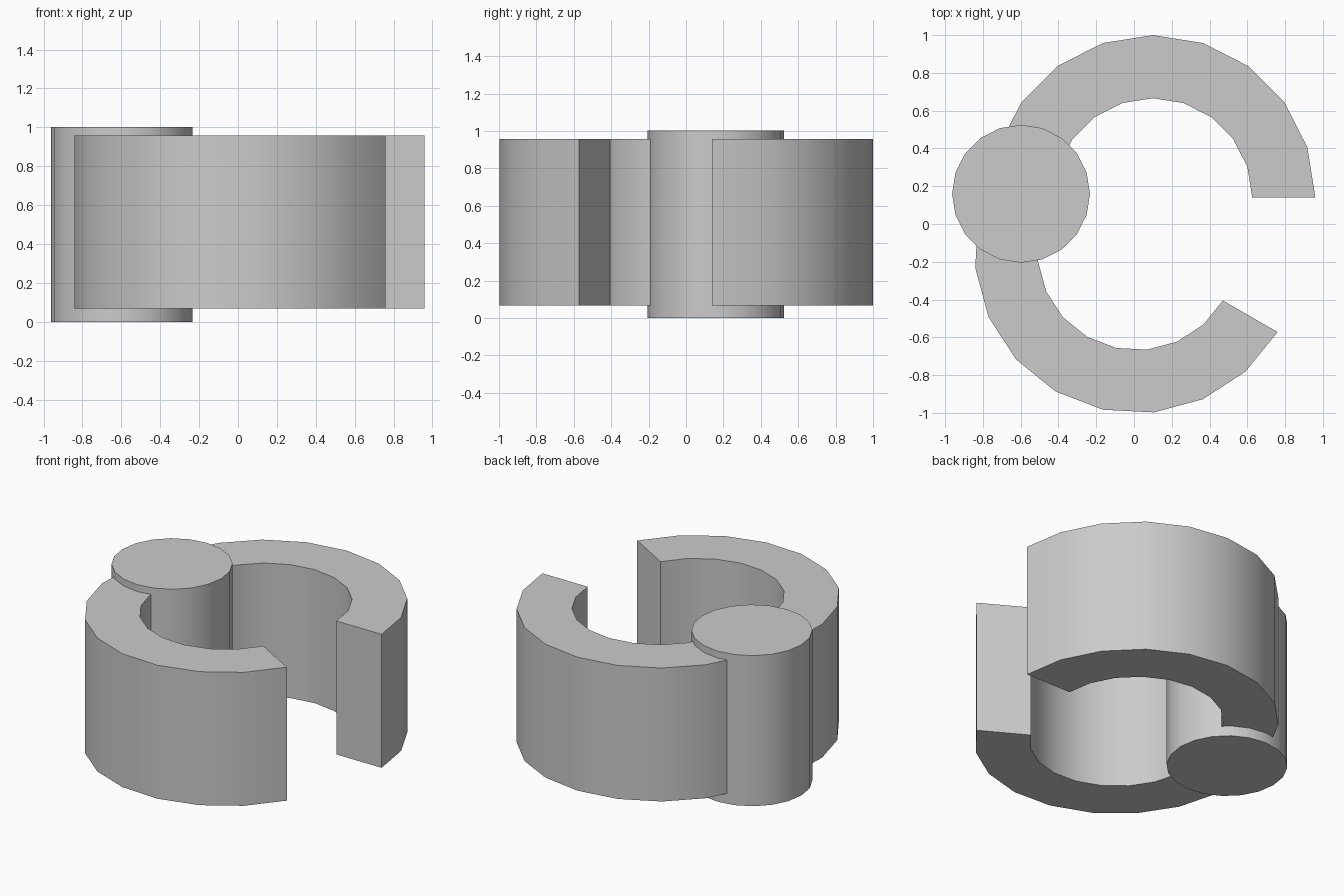
import bpy, bmesh
from math import radians, cos, sin

if "Cube" in bpy.data.objects:
    bpy.data.objects.remove(bpy.data.objects["Cube"])


def extrude_profile(name, points, z0, z1):
    """Extrude a flat outline between two heights, smooth with sharp rims."""
    bm = bmesh.new()
    face = bm.faces.new([bm.verts.new((x, y, z0)) for x, y in points])
    ext = bmesh.ops.extrude_face_region(bm, geom=[face], use_keep_orig=True)
    top = [v for v in ext["geom"] if isinstance(v, bmesh.types.BMVert)]
    bmesh.ops.translate(bm, verts=top, vec=(0, 0, z1 - z0))
    bmesh.ops.recalc_face_normals(bm, faces=bm.faces)
    mesh = bpy.data.meshes.new(name)
    bm.to_mesh(mesh)
    bm.free()
    obj = bpy.data.objects.new(name, mesh)
    bpy.context.collection.objects.link(obj)
    bpy.ops.object.select_all(action="DESELECT")
    obj.select_set(True)
    bpy.context.view_layer.objects.active = obj
    bpy.ops.object.shade_smooth_by_angle(angle=radians(30))
    return obj


def arc(cx, cy, r, start, step, segments):
    angles = [radians(start + step * i) for i in range(segments + 1)]
    return [(cx + r * cos(a), cy + r * sin(a)) for a in angles]


def jaw(name, cx, cy, start, step):
    """Half ring whose hinge end is buried in the pin."""
    outer = arc(cx, cy, 0.86, start, step, 10)
    inner = arc(cx, cy, 0.526, start, step, 10)
    extrude_profile(name, outer + inner[::-1], 0.068, 0.957)


# Two curved jaws, opening to the right
jaw("upper_jaw", 0.10, 0.14, 0, 18)
jaw("lower_jaw", 0.015, -0.142, -30, -18)

# Round hinge pin, slightly taller than the jaws
extrude_profile("hinge_pin", arc(-0.598, 0.16, 0.365, 0, 18, 19), 0.0, 1.003)
